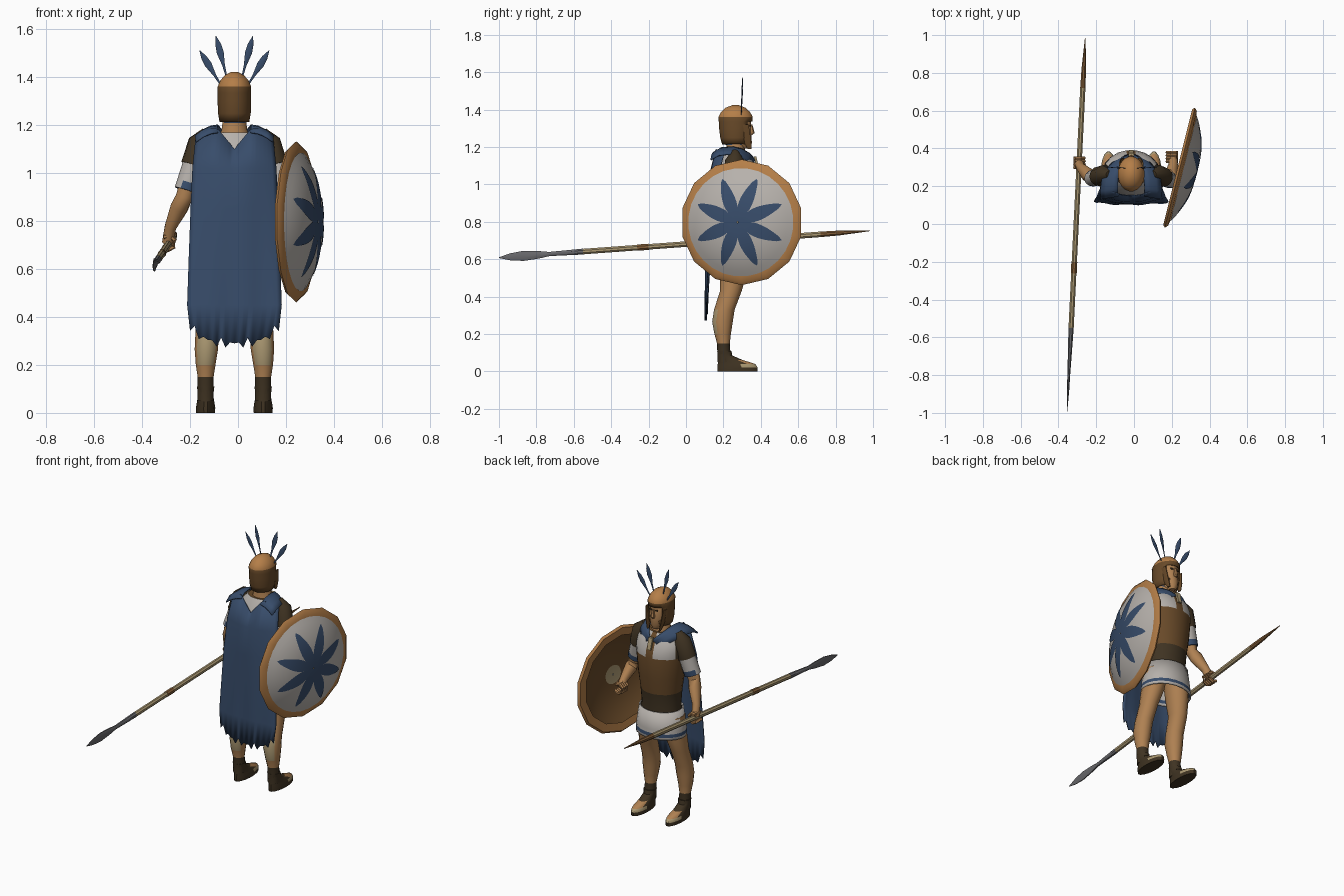
import bpy
import bmesh
from math import sin, cos, pi
from mathutils import Vector, Matrix

cube = bpy.data.objects.get("Cube")
if cube:
    bpy.data.objects.remove(cube)

PALETTE = {
    "blue cloth": (.039, .073, .145), "skin": (.43, .22, .085),
    "dark leather": (.05, .033, .016), "brown leather": (.14, .068, .022),
    "bronze": (.46, .21, .065), "white cloth": (.47, .44, .41),
    "steel": (.14, .14, .15), "wood": (.4, .31, .165), "tan leather": (.22, .11, .04),
}
materials = {}
for label, rgb in PALETTE.items():
    m = bpy.data.materials.new(label)
    m.use_nodes = True
    m.diffuse_color = (*rgb, 1)
    m.node_tree.nodes["Principled BSDF"].inputs["Base Color"].default_value = (*rgb, 1)
    materials[label] = m

MID = -.015      # body centre line
BODY_Y = .265    # body depth centre
built = []


def finish(name, bm, colour, thickness=0):
    """Turn a bmesh into an object; colour is a name or a rule on face centres."""
    bmesh.ops.recalc_face_normals(bm, faces=bm.faces)
    mesh = bpy.data.meshes.new(name)
    slots = []
    for f in bm.faces:
        label = colour if isinstance(colour, str) else colour(f.calc_center_median())
        if label not in slots:
            slots.append(label)
            mesh.materials.append(materials[label])
        f.material_index = slots.index(label)
    bm.to_mesh(mesh)
    bm.free()
    obj = bpy.data.objects.new(name, mesh)
    bpy.context.collection.objects.link(obj)
    if thickness:
        mod = obj.modifiers.new("thickness", "SOLIDIFY")
        mod.thickness = thickness
        mod.offset = 0
    built.append(obj)
    return obj


def loft(name, rings, colour, sides=14, follow=False, caps=True, cut=None, thickness=0):
    """Skin elliptical rings (x, y, z, rx, ry), level or square to their path."""
    bm = bmesh.new()
    loops = []
    for i, (x, y, z, rx, ry) in enumerate(rings):
        side, up = Vector((1, 0, 0)), Vector((0, 1, 0))
        if follow:
            a, b = rings[max(i - 1, 0)], rings[min(i + 1, len(rings) - 1)]
            d = (Vector(b[:3]) - Vector(a[:3])).normalized()
            side = d.cross(Vector((0, 0, 1))).normalized()
            up = side.cross(d)
        angles = [2 * pi * (k + .5) / sides for k in range(sides)]
        loops.append([bm.verts.new(Vector((x, y, z)) + side * rx * cos(t) + up * ry * sin(t))
                      for t in angles])
    for a, b in zip(loops, loops[1:]):
        for k in range(sides):
            n = (k + 1) % sides
            bm.faces.new((a[k], a[n], b[n], b[k]))
    if caps:
        bm.faces.new(loops[0])
        bm.faces.new(loops[-1])
    if cut:
        doomed = [f for f in bm.faces if cut(f.calc_center_median())]
        bmesh.ops.delete(bm, geom=doomed, context="FACES")
    return finish(name, bm, colour, thickness)


def sheet(name, rows, colour, thickness=0):
    """Join equal rows of points into a surface."""
    bm = bmesh.new()
    grid = [[bm.verts.new(p) for p in row] for row in rows]
    for a, b in zip(grid, grid[1:]):
        for k in range(len(a) - 1):
            bm.faces.new((a[k], a[k + 1], b[k + 1], b[k]))
    return finish(name, bm, colour, thickness)


def level(profile):
    """Rings around the body axis from (z, rx, ry)."""
    return [(MID, BODY_Y, z, rx, ry) for z, rx, ry in profile]


# Torso armour and skirt
def torso_colour(c):
    if c.z < .8:
        return "dark leather"
    if c.z < 1.03:
        return "brown leather"
    x = abs(c.x - MID)
    strap = x < .03 and c.y > BODY_Y
    return "brown leather" if strap else "dark leather" if x > .125 else "white cloth"


loft("torso", level([(.62, .13, .105), (.72, .12, .1), (.8, .125, .11), (.9, .14, .12),
                     (1.03, .153, .127), (1.07, .153, .12), (1.12, .145, .1),
                     (1.17, .09, .065)]), torso_colour, 20)
loft("skirt", level([(.525, .152, .122), (.54, .152, .122), (.56, .15, .12),
                     (.58, .148, .118), (.69, .13, .11)]),
     lambda c: "blue cloth" if .535 < c.z < .565 else "white cloth", 20,
     caps=False, thickness=.008)

# Neck, head and face
loft("neck", level([(1.13, .075, .06), (1.18, .055, .05), (1.26, .045, .048)]), "skin")
loft("neck_scarf", level([(1.21, .05, .054), (1.25, .048, .056)]), "blue cloth")
loft("head", [(MID, .295, 1.192, .022, .045), (MID, .288, 1.22, .045, .064),
              (MID, .275, 1.27, .055, .075), (MID, .27, 1.34, .056, .076),
              (MID, .27, 1.38, .04, .05)], "skin")
loft("nose", [(MID, .347, 1.32, .007, .008), (MID, .353, 1.275, .013, .014),
              (MID, .348, 1.265, .01, .008)], "skin", 6)
for s in (-1, 1):
    loft("eye", [(MID + s * .022, .344, 1.31, .01, .004),
                 (MID + s * .022, .344, 1.318, .01, .004)], "dark leather", 8)

# Helmet with an open face, brim and cheek guards
loft("helmet", level([(1.215, .06, .07), (1.25, .066, .08), (1.3, .068, .086),
                      (1.335, .068, .088), (1.36, .068, .09), (1.385, .057, .076),
                      (1.407, .038, .052), (1.42, .012, .018)]),
     lambda c: "bronze" if c.z > 1.36 else "brown leather", 20, thickness=.006,
     cut=lambda c: c.z < 1.22 or (c.z < 1.33 and c.y > .325 and abs(c.x - MID) < .05))
for s in (-1, 1):
    loft("cheek_guard", [(MID + s * .04, .34, 1.19, .004, .012),
                         (MID + s * .051, .325, 1.24, .005, .024),
                         (MID + s * .06, .312, 1.32, .005, .025)], "brown leather", 8)
    # Feather plumes
    for base, root, tip, top in ((.032, 1.4, .077, 1.572), (.055, 1.365, .145, 1.512)):
        feather = []
        for t, w in ((0, .003), (.3, .006), (.6, .015), (.8, .012), (1, .001)):
            feather.append((MID + s * (base + (tip - base) * t), .295 + .008 * t,
                            root + (top - root) * t, .002, w))
        loft("feather", feather, "blue cloth", 6, follow=True)

# Cape: ragged back sheet with a notch at the neck, then shoulder drapes
COLS = 20
cape = []
for z, half, y, wrap in ((0, .185, .105, .01), (.45, .197, .105, .015), (.65, .19, .108, .025),
                         (.85, .182, .11, .035), (1.02, .174, .118, .05), (1.18, .16, .15, .05)):
    row = []
    for i in range(COLS + 1):
        u = 2 * i / COLS - 1
        h = z
        if z == 0:
            h = .272 + .022 * (i % 2) + .018 * (i % 3 == 1) + .07 * abs(u) ** 3
        elif z > 1.1:
            h = 1.1 + .09 * min(1, abs(u) / .45) - .035 * abs(u) ** 4
        fold = .003 * sin(i * .9) * (1.2 - z)
        row.append((MID + half * u, y + wrap * u * u + fold, h))
    cape.append(row)
sheet("cape", cape, "blue cloth", .006)
for s in (-1, 1):
    drape = []
    for y, z, inner, outer in ((.147, 1.17, .068, .16), (.19, 1.195, .07, .163),
                               (.25, 1.2, .068, .155), (.3, 1.188, .058, .135),
                               (.34, 1.165, .035, .1), (.37, 1.13, 0, .055)):
        drape.append([(MID + s * (inner + (outer - inner) * t), y - .015 * t, z - .04 * t * t)
                      for t in (0, .35, .7, 1)])
    sheet("shoulder_drape", drape, "blue cloth", .007)
loft("throat_clasp", [(MID, .387, 1.08, .016, .008), (MID, .368, 1.15, .02, .01)], "wood", 4)

# Legs and sandals
for s in (-1, 1):
    x = MID + s * .12

    def leg_colour(c):
        if c.z < .15:
            return "dark leather"
        return "wood" if .2 < c.z < .33 and c.y < .17 else "skin"

    def sandal_colour(c):
        if c.z < .022 or c.y < .29:
            return "dark leather"
        return "skin" if c.z > .035 else "wood"

    loft("leg", [(x, .205, .05, .034, .036), (x, .2, .15, .034, .034),
                 (x, .196, .2, .042, .044), (x - s * .003, .195, .265, .05, .055),
                 (x - s * .006, .205, .33, .05, .055), (x - s * .012, .24, .43, .051, .058),
                 (x - s * .03, .255, .53, .063, .072), (x - s * .045, .262, .65, .068, .08)],
         leg_colour, 14)
    loft("sandal", [(x, .275, 0, .04, .108), (x, .275, .022, .041, .11),
                    (x, .27, .04, .038, .102), (x, .235, .062, .034, .066),
                    (x, .208, .085, .034, .04), (x, .205, .11, .037, .039)],
         sandal_colour, 16)

# Arms, sleeves and fists: shoulder, elbow, wrist and hand points
for s, elbow, wrist, hand in ((-1, (-.225, .24, .9), (-.282, .3, .775), (-.293, .325, .71)),
                              (1, (.195, .23, .9), (.208, .32, .81), (.205, .355, .775))):
    shoulder = Vector((MID + s * .138, .262, 1.125))
    elbow, wrist, hand = Vector(elbow), Vector(wrist), Vector(hand)
    fore = elbow.lerp(wrist, .35)
    loft("arm", [(*shoulder, .045, .045), (*elbow, .034, .036), (*fore, .037, .038),
                 (*wrist, .024, .025), (*hand, .024, .026)], "skin", 12, follow=True)
    cuff = shoulder.lerp(elbow, .88)
    band = shoulder.lerp(elbow, .74)
    mid = shoulder.lerp(elbow, .42)
    loft("sleeve", [(*mid, .047, .05), (*band, .045, .05), (*cuff, .044, .05)],
         lambda c: "blue cloth" if c.z < .955 else "white cloth", 12, follow=True)
    cap = shoulder + Vector((-s * .03, 0, .045))
    loft("shoulder_guard", [(*cap, .022, .03), (*shoulder, .052, .056),
                            (*shoulder.lerp(elbow, .42), .053, .056)],
         "dark leather", 12, follow=True)
    # Curled fingers
    for k in range(4):
        curl = []
        for j in range(6):
            t = pi * (.7 - .3 * j) if s < 0 else pi * (.3 + .3 * j)
            curl.append((hand.x + .03 * cos(t), hand.y - .024 + .016 * k,
                         hand.z + .03 * sin(t), .01, .01))
        loft("finger", curl, "skin", 6, follow=True)

# Spear: leaf blade and socket, shaft with a grip wrap, pointed butt
TIP, BUTT = Vector((-.355, -1, .608)), Vector((-.258, .985, .752))


def spear_part(name, stations, colour, sides=8):
    rings = [(*TIP.lerp(BUTT, (y + 1) / 1.985), rx, ry) for y, rx, ry in stations]
    loft(name, rings, colour, sides, follow=True)


spear_part("spear_blade", [(-1, .001, .002), (-.94, .004, .02), (-.87, .007, .029),
                           (-.79, .008, .022), (-.73, .01, .012), (-.55, .015, .017)], "steel")
spear_part("spear_shaft", [(-.55, .015, .016), (.72, .015, .016)], "wood")
spear_part("spear_grip", [(-.26, .017, .018), (-.2, .017, .018)], "tan leather")
spear_part("spear_butt", [(.72, .015, .016), (.82, .013, .014), (.985, .002, .002)],
           "tan leather")

# Round shield, shaped in its own frame and then turned to the side
NORMAL = Vector((.97, -.243, 0)).normalized()
ACROSS = Vector((-NORMAL.y, NORMAL.x, 0))
PLACE = Matrix.Translation((.243, .298, .797)) @ Matrix((ACROSS, (0, 0, 1), NORMAL)).transposed().to_4x4()
FACE_R = .29


def dome(r):
    return .02 + .072 * (1 - (r / FACE_R) ** 2.6)


shield = [loft("shield_rim", [(0, 0, h, r, r) for r, h in
                              ((.275, -.006), (.324, -.012), (.336, 0), (.32, .014), (.283, .02))],
               "bronze", 14, caps=False)]
radii = [FACE_R * (1 - i / 10) for i in range(10)] + [.004]
shield.append(loft("shield_face", [(0, 0, dome(r), r, r) for r in radii], "white cloth", 28,
                   caps=False))
shield.append(loft("shield_back", [(0, 0, dome(r) - .022, r, r) for r in radii],
                   lambda c: "wood" if c.xy.length < .055 else "brown leather", 28, caps=False))
# Eight painted petals meeting at the middle of the dome
for k in range(8):
    a = pi * (k + .5) / 4
    rows = []
    for i in range(13):
        t = i / 12
        r = .005 + .245 * t
        half = min(r * .42, .008 + .028 * sin(pi * t ** .9)) if i < 12 else .001
        points = []
        for v in (-1, 0, 1):
            p = Vector((r * cos(a) - v * half * sin(a), r * sin(a) + v * half * cos(a), 0))
            p.z = dome(p.length) + .003
            points.append(p)
        rows.append(points)
    shield.append(sheet("shield_petal", rows, "blue cloth"))
for obj in shield:
    obj.data.transform(PLACE)

# Smooth shading with sharp edges kept
bpy.ops.object.select_all(action="DESELECT")
for obj in built:
    obj.select_set(True)
bpy.context.view_layer.objects.active = built[0]
bpy.ops.object.shade_smooth_by_angle(angle=.7)
